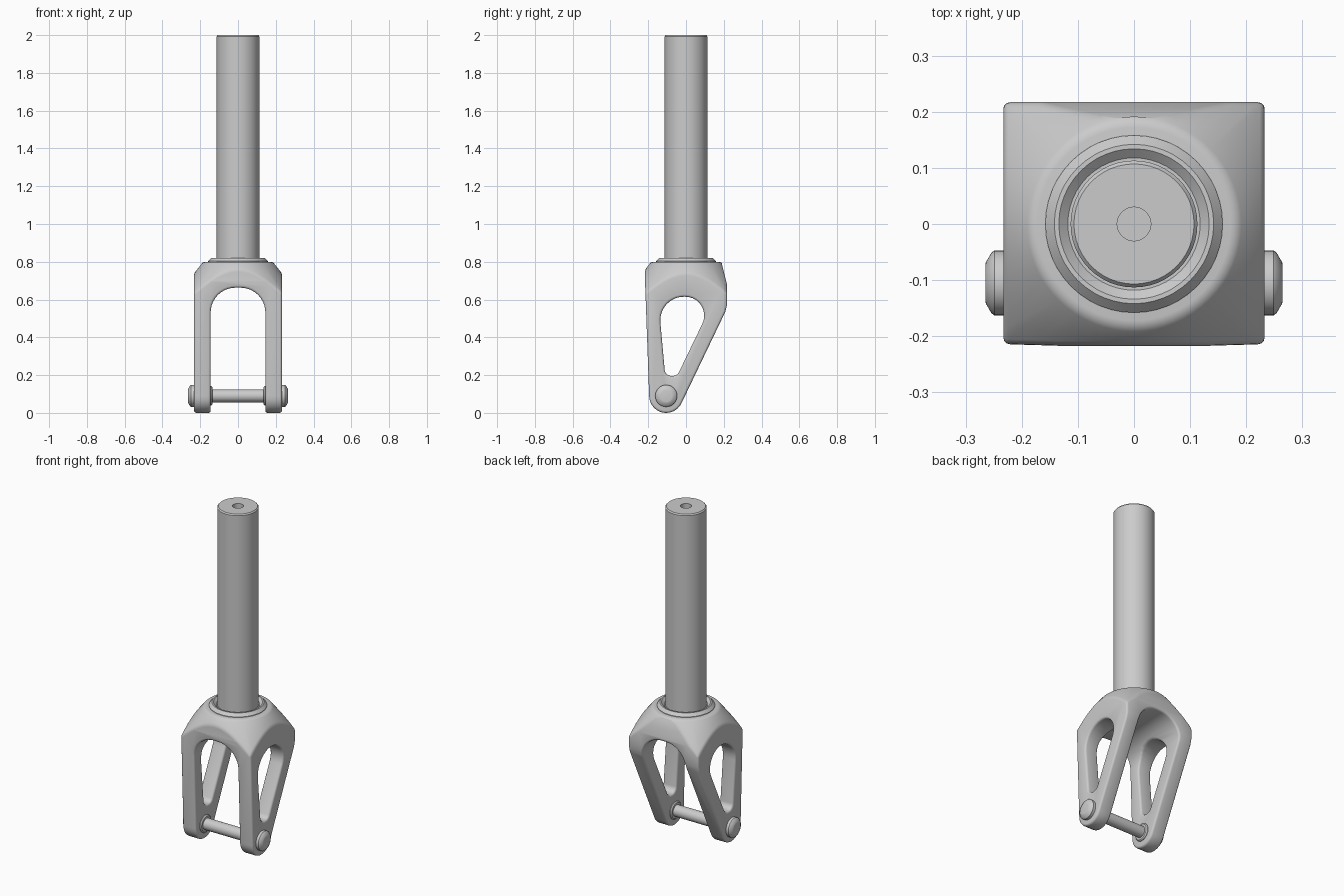
import bpy, bmesh, math
from mathutils import Vector, Matrix

if "Cube" in bpy.data.objects:
    bpy.data.objects.remove(bpy.data.objects["Cube"])


def add_object(name, bm):
    bmesh.ops.remove_doubles(bm, verts=bm.verts, dist=1e-5)
    bmesh.ops.recalc_face_normals(bm, faces=bm.faces)
    me = bpy.data.meshes.new(name)
    bm.to_mesh(me)
    bm.free()
    ob = bpy.data.objects.new(name, me)
    bpy.context.collection.objects.link(ob)
    return ob


def rounded(corners, steps=10):
    """Polygon from (u, v, radius) corners, each filleted with an arc."""
    out = []
    n = len(corners)
    for i, (u, v, r) in enumerate(corners):
        p = Vector((u, v))
        if r == 0:
            out.append(p)
            continue
        a = (Vector(corners[i - 1][:2]) - p).normalized()
        b = (Vector(corners[(i + 1) % n][:2]) - p).normalized()
        half = a.angle(b) / 2
        c = p + (a + b).normalized() * r / math.sin(half)
        s = p + a * r / math.tan(half) - c
        e = p + b * r / math.tan(half) - c
        sweep = s.angle_signed(e)
        for k in range(steps + 1):
            out.append(c + Matrix.Rotation(-sweep * k / steps, 2) @ s)
    return out


def prism(name, pts, axis, half):
    bm = bmesh.new()
    place = (lambda p, d: (d, p[0], p[1])) if axis == 'X' else (lambda p, d: (p[0], d, p[1]))
    face = bm.faces.new([bm.verts.new(place(p, -half)) for p in pts])
    new = bmesh.ops.extrude_face_region(bm, geom=[face])['geom']
    shift = Vector((2 * half, 0, 0)) if axis == 'X' else Vector((0, 2 * half, 0))
    bmesh.ops.translate(bm, vec=shift, verts=[g for g in new if isinstance(g, bmesh.types.BMVert)])
    return add_object(name, bm)


def lathe(name, profile, segs=48, closed=False):
    """Revolve (radius, height) points about z."""
    bm = bmesh.new()
    vs = [bm.verts.new((r, 0, z)) for r, z in profile]
    es = [bm.edges.new(p) for p in zip(vs, vs[1:])]
    if closed:
        es.append(bm.edges.new((vs[-1], vs[0])))
    bmesh.ops.spin(bm, geom=vs + es, axis=(0, 0, 1), cent=(0, 0, 0),
                   angle=2 * math.pi, steps=segs, use_merge=True)
    return add_object(name, bm)


def smooth(ob, angle=30):
    bpy.ops.object.select_all(action='DESELECT')
    ob.select_set(True)
    bpy.context.view_layer.objects.active = ob
    bpy.ops.object.shade_smooth_by_angle(angle=math.radians(angle))


# Fork body: side outline, trimmed by a cone, with wheel slot and side windows
AY, AZ, R = -0.105, 0.09, 0.09
outline = [(0.217, 0.68), (0.175, 0.85), (-0.217, 0.85), (-0.217, 0.70)]
outline += [(AY + R * math.cos(math.radians(a)), AZ + R * math.sin(math.radians(a)))
            for a in [180 + 154 * k / 14 for k in range(15)]]
outline += [(0.208, 0.535), (0.217, 0.57)]
fork = prism("fork_body", outline, 'X', 0.233)

cone = lathe("crown_cone", [(0, -0.2), (0.6, -0.2), (0.6, 0.28), (0.184, 0.80), (0, 0.80)], 64)
slot = prism("wheel_slot", rounded([(-0.145, -0.2, 0), (-0.145, 0.663, 0.132),
                                    (0.145, 0.663, 0.132), (0.145, -0.2, 0)]), 'Y', 0.5)
window = prism("side_window", rounded([(-0.11, 0.196, 0.035), (-0.148, 0.615, 0.125),
                                       (0.156, 0.615, 0.1), (-0.047, 0.196, 0.035)]), 'X', 0.5)

bpy.context.view_layer.objects.active = fork
for tool, op in ((cone, 'INTERSECT'), (slot, 'DIFFERENCE'), (window, 'DIFFERENCE')):
    m = fork.modifiers.new(tool.name, 'BOOLEAN')
    m.object, m.operation, m.solver = tool, op, 'EXACT'
    bpy.ops.object.modifier_apply(modifier=m.name)
    bpy.data.objects.remove(tool)
weld = fork.modifiers.new("weld", 'WELD')
weld.merge_threshold = 0.002
bev = fork.modifiers.new("bevel", 'BEVEL')
bev.width, bev.segments = 0.012, 3
bev.limit_method, bev.angle_limit = 'ANGLE', math.radians(32)
bev.use_clamp_overlap = False
for m in ("weld", "bevel"):
    bpy.ops.object.modifier_apply(modifier=m)
smooth(fork, 40)

# Steerer tube with a blind bore in the top
smooth(lathe("steerer_tube", [(0, 0.76), (0.113, 0.76), (0.113, 1.993), (0.107, 2.0),
                              (0.03, 2.0), (0.03, 1.85), (0, 1.85)]))

# Bearing race around the tube base
smooth(lathe("bearing_race", [(0.112, 0.79), (0.158, 0.79), (0.158, 0.803), (0.142, 0.82),
                              (0.134, 0.82), (0.118, 0.806), (0.112, 0.806)], closed=True))

# Axle running across the legs
to_x = Matrix.Translation((0, AY, AZ)) @ Matrix.Rotation(math.pi / 2, 4, 'Y')
axle = lathe("axle", [(0, -0.2), (0.034, -0.2), (0.034, 0.2), (0, 0.2)], 32)
axle.data.transform(to_x)
smooth(axle)

# Bolt heads outside and spacers inside each leg
for side, turn in (("right", 0), ("left", math.pi)):
    parts = (("axle_head_", [(0, 0.22), (0.058, 0.22), (0.058, 0.249), (0.054, 0.254),
                             (0.037, 0.264), (0.032, 0.265), (0, 0.265)]),
             ("axle_spacer_", [(0, 0.16), (0.052, 0.16), (0.052, 0.142), (0.046, 0.136), (0, 0.136)]))
    for name, profile in parts:
        ob = lathe(name + side, profile, 32)
        ob.data.transform(to_x @ Matrix.Rotation(turn, 4, 'X'))
        smooth(ob)
